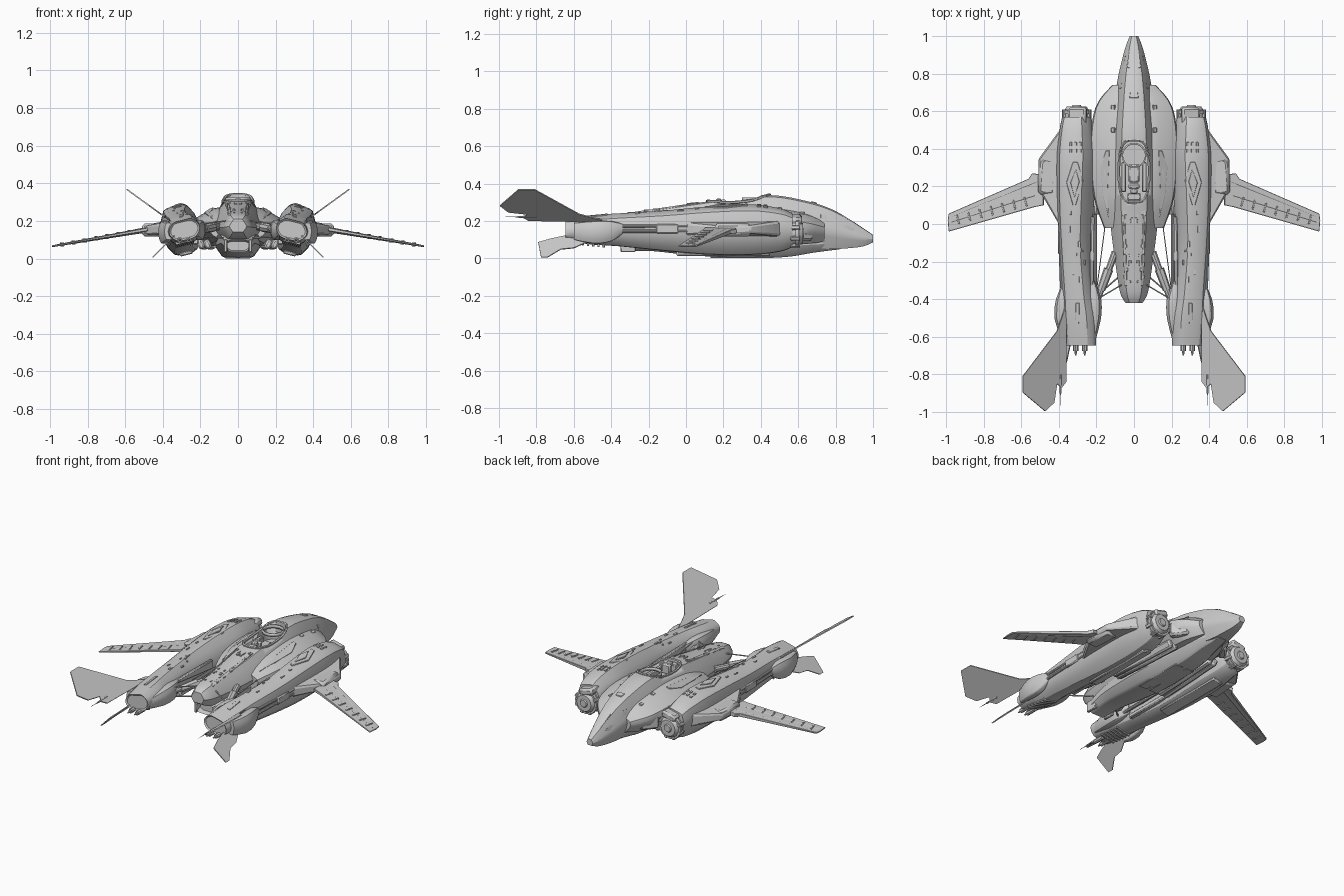
import bpy, bmesh, math, random
from mathutils import Vector, Matrix
from mathutils.bvhtree import BVHTree

if "Cube" in bpy.data.objects:
    bpy.data.objects.remove(bpy.data.objects["Cube"])

random.seed(4)


def finish(name, bm, mirror=False, bevel=0.0):
    bmesh.ops.recalc_face_normals(bm, faces=bm.faces[:])
    me = bpy.data.meshes.new(name)
    bm.to_mesh(me)
    bm.free()
    ob = bpy.data.objects.new(name, me)
    bpy.context.collection.objects.link(ob)
    bpy.ops.object.select_all(action='DESELECT')
    ob.select_set(True)
    bpy.context.view_layer.objects.active = ob
    bpy.ops.object.shade_smooth_by_angle(angle=math.radians(28))
    if bevel:
        m = ob.modifiers.new("bevel", 'BEVEL')
        m.width, m.segments = bevel, 1
    if mirror:
        m = ob.modifiers.new("mirror", 'MIRROR')
        m.use_axis[0] = True
        m.use_mirror_merge = False
    return ob


def smooth_rows(rows, n=4):
    """Catmull-Rom through the stations."""
    out = []
    for i in range(len(rows) - 1):
        p = [Vector(rows[max(0, min(len(rows) - 1, i + k))]) for k in (-1, 0, 1, 2)]
        for s in range(n):
            t = s / n
            out.append(0.5 * (2 * p[1] + (p[2] - p[0]) * t + (2 * p[0] - 5 * p[1] + 4 * p[2] - p[3]) * t * t
                              + (3 * p[1] - p[0] - 3 * p[2] + p[3]) * t ** 3))
    return out + [Vector(rows[-1])]


def loft(name, half, rows, tilt=0, mirror=False, recess=0.0, n=4):
    """half: right side of the section, top to bottom; rows: y, centre x, half width, z low, z high."""
    prof = half + [(-u, v) for u, v in reversed(half)]
    ca, sa = math.cos(math.radians(tilt)), math.sin(math.radians(tilt))
    bm = bmesh.new()
    rings = []
    for y, cx, hw, lo, hi in smooth_rows([(Vector(r)) for r in rows], n):
        cz, hh = (lo + hi) / 2, (hi - lo) / 2
        rings.append([bm.verts.new((cx + u * hw * ca - v * hh * sa, y, cz + u * hw * sa + v * hh * ca))
                      for u, v in prof])
    k = len(prof)
    for a, b in zip(rings, rings[1:]):
        for i in range(k):
            bm.faces.new((a[i], a[(i + 1) % k], b[(i + 1) % k], b[i]))
    bm.faces.new(rings[0])
    end = bm.faces.new(rings[-1])
    bm.normal_update()
    if recess:
        bmesh.ops.recalc_face_normals(bm, faces=bm.faces[:])
        bmesh.ops.inset_region(bm, faces=[end], thickness=0.009)
        bmesh.ops.translate(bm, verts=end.verts[:], vec=(0, recess, 0))
    return finish(name, bm, mirror)


def slab(name, pts, normal, mirror=True, bevel=0.0):
    """Plate from outline points x, y, z, half thickness."""
    n = Vector(normal).normalized()
    bm = bmesh.new()
    a = [bm.verts.new(Vector(p[:3]) + n * p[3]) for p in pts]
    b = [bm.verts.new(Vector(p[:3]) - n * p[3]) for p in pts]
    bm.faces.new(a)
    bm.faces.new(b[::-1])
    for i in range(len(a)):
        j = (i + 1) % len(a)
        bm.faces.new((a[i], b[i], b[j], a[j]))
    return finish(name, bm, mirror, bevel)


def box(name, c, s, rz=0, ry=0, mirror=True, bevel=0.003):
    bm = bmesh.new()
    M = (Matrix.Translation(c) @ Matrix.Rotation(math.radians(rz), 4, 'Z')
         @ Matrix.Rotation(math.radians(ry), 4, 'Y') @ Matrix.Diagonal((*s, 1)))
    bmesh.ops.create_cube(bm, size=1, matrix=M)
    return finish(name, bm, mirror, bevel)


def rod(name, a, b, r1, r2=None, seg=10, mirror=True):
    a, b = Vector(a), Vector(b)
    d = b - a
    bm = bmesh.new()
    bmesh.ops.create_cone(bm, cap_ends=True, segments=seg, radius1=r1, radius2=r1 if r2 is None else r2,
                          depth=d.length, matrix=Matrix.Translation((a + b) / 2)
                          @ d.to_track_quat('Z', 'Y').to_matrix().to_4x4())
    return finish(name, bm, mirror)


# Main hull, shoulders and belly
hull = loft("main_hull", [(.3, 1), (.52, .93), (.7, .62), (.92, .15), (1, -.1), (.92, -.4), (.6, -1)],
            [(1, 0, .022, .085, .125), (.95, 0, .042, .065, .16), (.88, 0, .062, .055, .205), (.78, 0, .085, .05, .262),
             (.65, 0, .105, .06, .305), (.45, 0, .125, .08, .338), (.2, 0, .135, .08, .315), (0, 0, .125, .08, .287),
             (-.2, 0, .1, .09, .257), (-.36, 0, .075, .11, .235), (-.42, 0, .045, .14, .21)])
shoulder = loft("shoulder_body", [(.35, 1), (.6, .9), (.97, .4), (1, .1), (.95, -.3), (.65, -1)],
                [(.74, 0, .115, .09, .2), (.62, 0, .205, .075, .245), (.4, 0, .235, .07, .275),
                 (.15, 0, .215, .08, .26), (-.02, 0, .16, .1, .215)])
loft("belly", [(.5, 1), (1, .6), (1, -.2), (.72, -.85), (.55, -1)],
     [(.82, 0, .045, .048, .12), (.68, 0, .08, .03, .14), (.52, 0, .1, .006, .15), (.25, 0, .12, .002, .15),
      (0, 0, .11, .02, .15), (-.2, 0, .09, .04, .14), (-.34, 0, .07, .035, .1)], recess=.03)

# Engine nacelles, tilted outwards
nac_prof = [(.4, 1), (.62, .93), (.88, .55), (1, .2), (1, -.2), (.85, -.62), (.6, -.93), (.4, -1)]
nacelle = loft("nacelle", nac_prof,
               [(.57, .305, .075, .065, .235), (.5, .305, .088, .04, .262), (.35, .305, .103, .024, .282),
                (.12, .31, .095, .025, .272), (-.12, .312, .082, .045, .25), (-.36, .3, .082, .07, .235),
                (-.5, .29, .09, .08, .225), (-.645, .285, .082, .1, .205)], tilt=-14, mirror=True, recess=.008)
loft("nacelle_inner_pod", nac_prof,
     [(-.3, .225, .015, .12, .19), (-.39, .21, .035, .1, .205), (-.5, .21, .035, .1, .2), (-.62, .225, .02, .12, .18)],
     mirror=True, n=2)
loft("fin_mount", nac_prof,
     [(-.33, .375, .01, .14, .18), (-.4, .385, .03, .09, .2), (-.5, .39, .034, .08, .2), (-.6, .37, .02, .1, .19)],
     mirror=True, n=2)

# Round engine fronts with flange, hub and cowl
for nm, y0, y1, r1, r2 in (("engine_drum", .5, .6, .075, .068), ("engine_flange", .585, .605, .078, .078),
                           ("engine_lip", .605, .625, .066, .052), ("engine_hub", .62, .632, .03, .022)):
    rod(nm, (.305, y0, .135), (.305, y1, .135), r1, r2, 16)
for i in range(8):
    a = math.tau * (i + .5) / 8
    box("engine_clamp", (.305 + .072 * math.cos(a), .585, .135 + .072 * math.sin(a)), (.02, .05, .02),
        ry=-math.degrees(a))
box("engine_cowl", (.3, .57, .205), (.1, .1, .045), ry=14, bevel=.012)

# Wing roots and swept wings
slab("wing_root", [(.36, .52, .16, .05), (.395, .5, .16, .035), (.508, .345, .155, .02), (.51, .19, .15, .02),
                   (.4, 0, .155, .03), (.36, -.05, .16, .04)], (0, 0, 1), bevel=.008)
box("wing_pivot", (.46, .25, .152), (.09, .19, .07), rz=4, bevel=.015)


def wing_z(x):
    return .152 - (x - .5) * .178


slab("wing", [(x, y, wing_z(x), t) for x, y, t in
              ((.48, .26, .013), (.54, .27, .012), (.56, .24, .011), (.985, .055, .005), (.99, .02, .004),
               (.985, -.04, .004), (.88, -.01, .004), (.53, .09, .008), (.48, .1, .009))], (.17, 0, 1), bevel=.002)
for i in range(7):
    x = .575 + i * .06
    box("flap_hinge", (x, .13 - (x - .53) * .26, wing_z(x)), (.008, .05, .026 - i * .001), rz=-15, ry=10, bevel=.001)
rod("flap_line", (.53, .15, wing_z(.53) + .008), (.97, .01, wing_z(.97) + .003), .003, seg=6)
rod("wing_spar", (.5, .23, .15), (.97, .04, wing_z(.97)), .014, .005, 8)

# Upper canted fins, lower fins and their spikes
slab("upper_fin", [(x, y, .2 + (x - .36) * .725, .0035) for x, y in
                   ((.36, -.42), (.385, -.5), (.41, -.57), (.592, -.81), (.592, -.895), (.473, -.995), (.425, -.95),
                    (.41, -.85), (.385, -.87), (.362, -.84), (.36, -.6))], (-.725, 0, 1))
slab("lower_fin", [(.46 - z, y, z, .003) for y, z in
                   ((-.5, .1), (-.6, .055), (-.67, .048), (-.74, .006), (-.775, .006), (-.79, .085), (-.72, .105),
                    (-.6, .13))], (1, 0, 1))
rod("fin_spike", (.39, -.8, .222), (.39, -.9, .222), .007, .005, 8)
rod("fin_spike_tip", (.39, -.89, .222), (.39, -.965, .222), .003, .001, 6)
for x in (.262, .31):
    rod("tail_barrel", (x, -.6, .1), (x, -.675, .1), .014, seg=8)
    rod("tail_barrel_tip", (x, -.67, .1), (x, -.7, .1), .008, .004, 8)

# Struts between hull and nacelles, inner rails and guns
rod("rear_arm", (.1, -.15, .17), (.2, -.42, .155), .02, .016)
rod("rear_arm_sleeve", (.135, -.24, .166), (.175, -.35, .158), .026, .022, 8)
rod("brace_upper", (.06, -.32, .2), (.23, -.42, .18), .004, seg=6)
rod("brace_lower", (.08, -.28, .11), (.22, -.4, .12), .005, seg=6)
rod("tie_rod", (.15, .02, .18), (.2, -.36, .19), .003, seg=6)
box("inner_rail", (.222, -.17, .165), (.022, .42, .06), rz=1, bevel=.006)
box("inner_rail_lower", (.225, -.1, .09), (.03, .4, .03), bevel=.006)
rod("side_barrel", (.205, .05, .13), (.205, -.38, .13), .01)
for z in (.145, .172):
    rod("outer_rail", (.4, .1, z), (.385, -.34, z), .009)
box("outer_rail_block", (.392, -.1, .158), (.025, .12, .05), bevel=.006)

# Lower hull side trunks and belly fittings
for sx in (.15, .185):
    box("lower_trunk", (sx, .3, .075), (.035, .5, .05), rz=3, ry=25, bevel=.01)
box("belly_bay_door", (.04, .3, .006), (.06, .34, .008), bevel=.002)
box("belly_rear_frame", (.066, -.31, .068), (.018, .08, .07), bevel=.004)
for i in range(6):
    box("nacelle_under_rib", (.285, -.58 + i * .028, .094 - i * .003), (.1, .012, .022), ry=14, bevel=.002)
box("nacelle_keel", (.275, .2, .028), (.07, .5, .02), ry=14, bevel=.006)
box("nose_cheek", (.165, .62, .14), (.05, .12, .09), rz=38, bevel=.012)

# Surface lookup so raised panels follow the skin
trees = []
for o in (hull, shoulder, nacelle):
    bm = bmesh.new()
    bm.from_mesh(o.data)
    trees.append(BVHTree.FromBMesh(bm))
    bm.free()


def skin(x, y):
    hits = [t.ray_cast(Vector((x, y, 1)), Vector((0, 0, -1)))[0] for t in trees]
    return max((h.z for h in hits if h), default=.15)


def panel(name, pts, mirror=True, t=.006):
    slab(name, [(x, y, skin(x, y), t) for x, y in pts], (0, 0, 1), mirror, .002)


# Raised skin panels
panel("nacelle_diamond", [(.268, .23), (.3, .33), (.325, .33), (.36, .22), (.325, .1), (.31, .1)])
panel("nacelle_diamond_cap", [(.29, .225), (.308, .29), (.338, .22), (.316, .14)], t=.01)
panel("shoulder_panel", [(.13, .39), (.15, .39), (.178, .3), (.165, .15), (.135, .03), (.14, .2)])
panel("nose_window", [(-.028, .92), (.028, .92), (.037, .83), (-.037, .83)], False)
panel("nose_hatch", [(-.02, .7), (.02, .7), (.024, .67), (-.024, .67)], False)
panel("nose_side_strip", [(.045, .9), (.055, .88), (.078, .72), (.068, .72)])
panel("tail_slot", [(.29, -.42), (.31, -.42), (.312, -.53), (.292, -.53)], t=.005)
panel("spine_edge", [(.048, .05), (.06, .05), (.05, -.33), (.036, -.33)], t=.005)

# Small fittings
for i in range(3):
    for y in (.39, .425):
        x = .285 + i * .025
        box("nacelle_vent", (x, y, skin(x, y)), (.012, .02, .012), ry=14, bevel=.001)
for i in range(26):
    x, y = random.choice((random.uniform(.01, .06), random.uniform(.26, .36))), random.uniform(-.33, .06)
    box("skin_fitting", (x, y, skin(x, y)), (random.uniform(.006, .014), random.uniform(.01, .035), .01), bevel=.001)
for y in (.62, .5):
    box("hull_latch", (.11, y, skin(.11, y)), (.02, .025, .014), ry=30, bevel=.002)

# Open cockpit cut into the hull
bm = bmesh.new()
outline = [(.076 * math.copysign(abs(math.cos(a)) ** .6, math.cos(a)), .28 + .16 * math.copysign(abs(math.sin(a)) ** .75, math.sin(a)))
           for a in (math.tau * i / 32 for i in range(32))]
low = [bm.verts.new((x, y, .225)) for x, y in outline]
bmesh.ops.extrude_face_region(bm, geom=[bm.faces.new(low)])
bm.verts.ensure_lookup_table()
for v in bm.verts[32:]:
    v.co.z = .5
rim_pts = [Vector((x * 1.06, .28 + (y - .28) * 1.04, skin(x * 1.06, .28 + (y - .28) * 1.04) + .002)) for x, y in outline]
cutter = finish("cockpit_cutter", bm)
cutter.hide_render = True
for target in (hull, shoulder):
    bpy.context.view_layer.objects.active = target
    m = target.modifiers.new("cockpit", 'BOOLEAN')
    m.operation, m.object, m.solver = 'DIFFERENCE', cutter, 'EXACT'
    bpy.ops.object.modifier_apply(modifier=m.name)
bpy.data.objects.remove(cutter)
for i, p in enumerate(rim_pts):
    rod("cockpit_rim", p, rim_pts[(i + 1) % 32], .008, seg=6, mirror=False)

# Cockpit ring, seat and consoles
bm = bmesh.new()
bmesh.ops.create_circle(bm, segments=32, radius=.066, matrix=Matrix.Translation((0, .365, .325)))
bmesh.ops.extrude_edge_only(bm, edges=bm.edges[:])
for v in list(bm.verts)[32:]:
    v.co.z = .305
ring = finish("cockpit_ring", bm)
ring.modifiers.new("thickness", 'SOLIDIFY').thickness = .008
box("seat_base", (0, .27, .245), (.06, .1, .04), mirror=False, bevel=.008)
box("seat_back", (0, .2, .275), (.06, .03, .08), mirror=False, bevel=.008)
box("headrest", (0, .175, .305), (.035, .03, .03), mirror=False, bevel=.006)
box("side_console", (.055, .25, .255), (.025, .16, .05), bevel=.005)
box("rear_deck", (0, .145, .275), (.07, .04, .05), mirror=False, bevel=.005)
